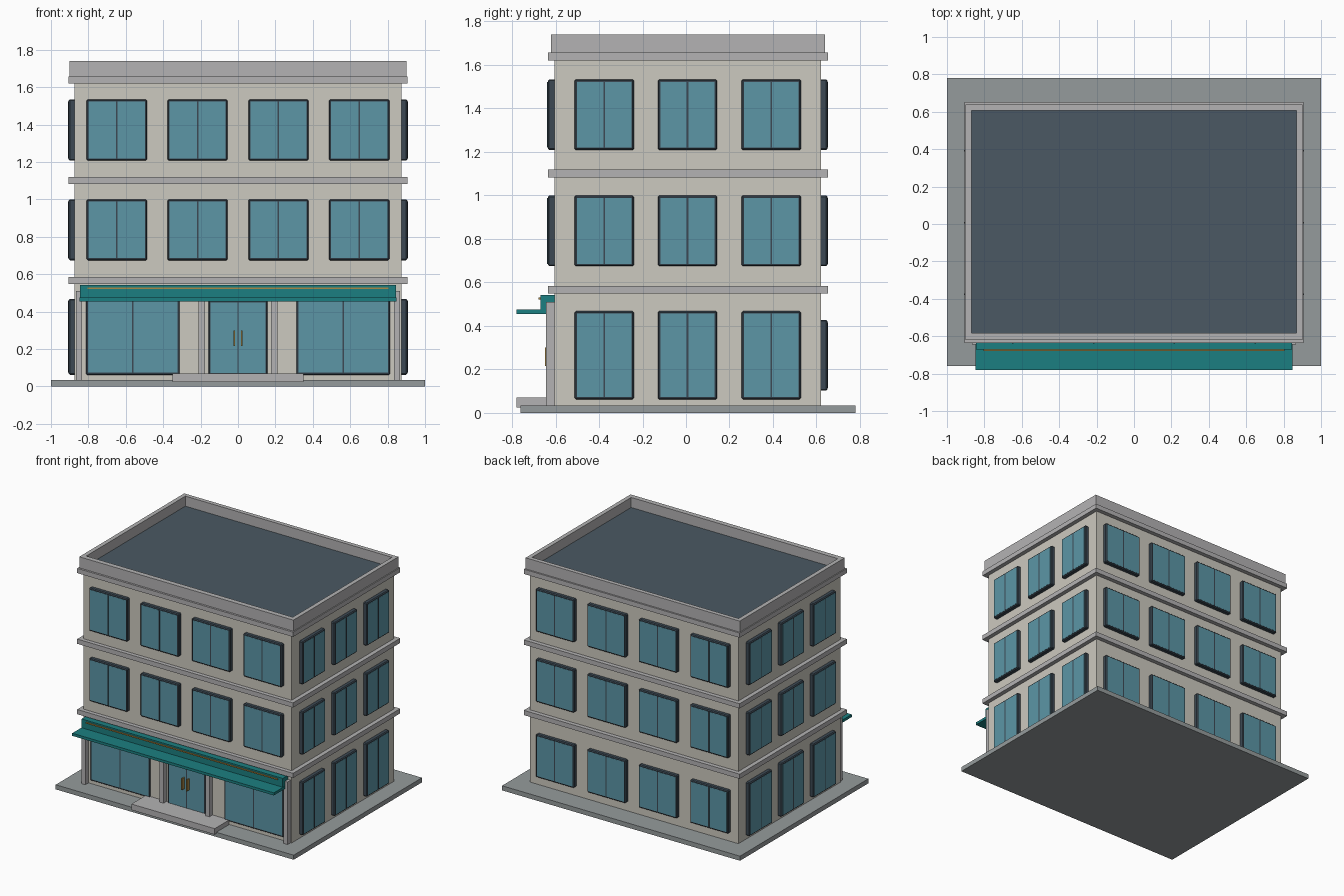
import bpy, bmesh, math
from mathutils import Matrix, Vector

if "Cube" in bpy.data.objects:
    bpy.data.objects.remove(bpy.data.objects["Cube"])


def material(name, hexcode):
    rgb = [int(hexcode[i:i + 2], 16) / 255 for i in (0, 2, 4)]
    m = bpy.data.materials.new(name)
    m.diffuse_color = [c ** 2.2 for c in rgb] + [1]
    m.use_nodes = True
    m.node_tree.nodes["Principled BSDF"].inputs["Base Color"].default_value = m.diffuse_color
    return m


WALL = material("wall", "CBC8BE")
TRIM = material("trim", "B2B1B2")
PAVING = material("paving", "949A9B")
GLASS = material("glass", "5C95A5")
FRAME = material("frame", "3E4A54")
ROOF = material("roof", "4C5963")
TEAL = material("teal", "217E80")
BRASS = material("brass", "A88848")


def box(name, x, y, z, mat, bevel=0):
    """Box from (min, max) ranges."""
    bm = bmesh.new()
    size = [b - a for a, b in (x, y, z)]
    mid = [(a + b) / 2 for a, b in (x, y, z)]
    bmesh.ops.create_cube(bm, size=1)
    bmesh.ops.scale(bm, vec=size, verts=bm.verts)
    if bevel:
        bmesh.ops.bevel(bm, geom=bm.edges[:], offset=bevel, segments=1, affect='EDGES')
    me = bpy.data.meshes.new(name)
    bm.to_mesh(me)
    bm.free()
    me.materials.append(mat)
    ob = bpy.data.objects.new(name, me)
    ob.location = mid
    bpy.context.collection.objects.link(ob)
    return ob


def window(name, centre, w, h, angle=0, depth=0.03):
    """Raised frame with a glass pane and a centre mullion, facing -y before turning."""
    w, h = w / 2, h / 2
    parts = [
        box(name + "_frame", (-w, w), (-depth, 0.01), (-h, h), FRAME, min(0.006, depth / 2)),
        box(name + "_glass", (-w + .011, w - .011), (-depth - .001, 0), (-h + .011, h - .011), GLASS),
        box(name + "_mullion", (-.004, .004), (-depth - .003, 0), (-h + .011, h - .011), FRAME),
    ]
    turn = Matrix.Rotation(math.radians(angle), 3, 'Z')
    for p in parts:
        p.location = Vector(centre) + turn @ p.location
        p.rotation_euler.z = math.radians(angle)


X, Y0, Y1 = 0.875, -0.605, 0.62   # wall faces

# Plinth, walls and entrance step
box("plinth", (-1, 1), (-0.76, 0.78), (0, 0.035), PAVING)
box("walls", (-X, X), (Y0, Y1), (0.03, 1.65), WALL)
box("entrance_step", (-0.35, 0.35), (-0.78, -0.6), (0.025, 0.07), TRIM)

# Floor bands and cornice
for i, z in enumerate((0.548, 1.083, 1.62)):
    box(f"floor_band_{i}", (-0.907, 0.907), (-0.635, 0.652), (z, z + 0.036), TRIM)

# Roof and parapet
box("roof", (-0.88, 0.88), (-0.59, 0.62), (1.64, 1.664), ROOF)
for s, n in ((-1, "left"), (1, "right")):
    box("parapet_" + n, sorted((s * 0.868, s * 0.9)), (-0.62, 0.64), (1.65, 1.74), TRIM)
box("parapet_front", (-0.868, 0.868), (-0.62, -0.582), (1.65, 1.74), TRIM)
box("parapet_back", (-0.868, 0.868), (0.608, 0.64), (1.65, 1.74), TRIM)

# Upper windows on every side, ground windows on the sides and back
for floor, z in enumerate((0.265, 0.837, 1.371)):
    for i, x in enumerate((-0.648, -0.216, 0.216, 0.648)):
        if floor:
            window(f"front_window_{floor}_{i}", (x, Y0, z), 0.322, 0.325)
        window(f"back_window_{floor}_{i}", (x, Y1, z), 0.322, 0.325, 180)
    for i, y in enumerate((-0.376, 0.007, 0.392)):
        h = 0.325 if floor else 0.405
        window(f"right_window_{floor}_{i}", (X, y, z), 0.272, h, 90)
        window(f"left_window_{floor}_{i}", (-X, y, z), 0.272, h, -90)

# Shop windows and double door
for s, n in ((-1, "left"), (1, "right")):
    window("shop_window_" + n, (s * 0.562, Y0, 0.265), 0.5, 0.405, 0, 0.008)
window("double_door", (0, Y0, 0.26), 0.318, 0.4, 0, 0.012)

# Pilasters and door handles
for s, n in ((-1, "left"), (1, "right")):
    for cx, k in ((0.85, "outer"), (0.193, "inner")):
        box(f"pilaster_{k}_{n}", (s * cx - 0.017, s * cx + 0.017), (-0.643, -0.6), (0.03, 0.51), TRIM)
    box("door_handle_" + n, (s * 0.02 - 0.004, s * 0.02 + 0.004), (-0.648, -0.615), (0.215, 0.3), BRASS)

# Canopy: fascia, projecting board and brass strip
box("canopy_fascia", (-0.845, 0.845), (-0.67, -0.6), (0.46, 0.542), TEAL)
box("canopy_board", (-0.847, 0.847), (-0.78, -0.6), (0.455, 0.475), TEAL)
box("canopy_strip", (-0.805, 0.805), (-0.678, -0.66), (0.521, 0.53), BRASS)
